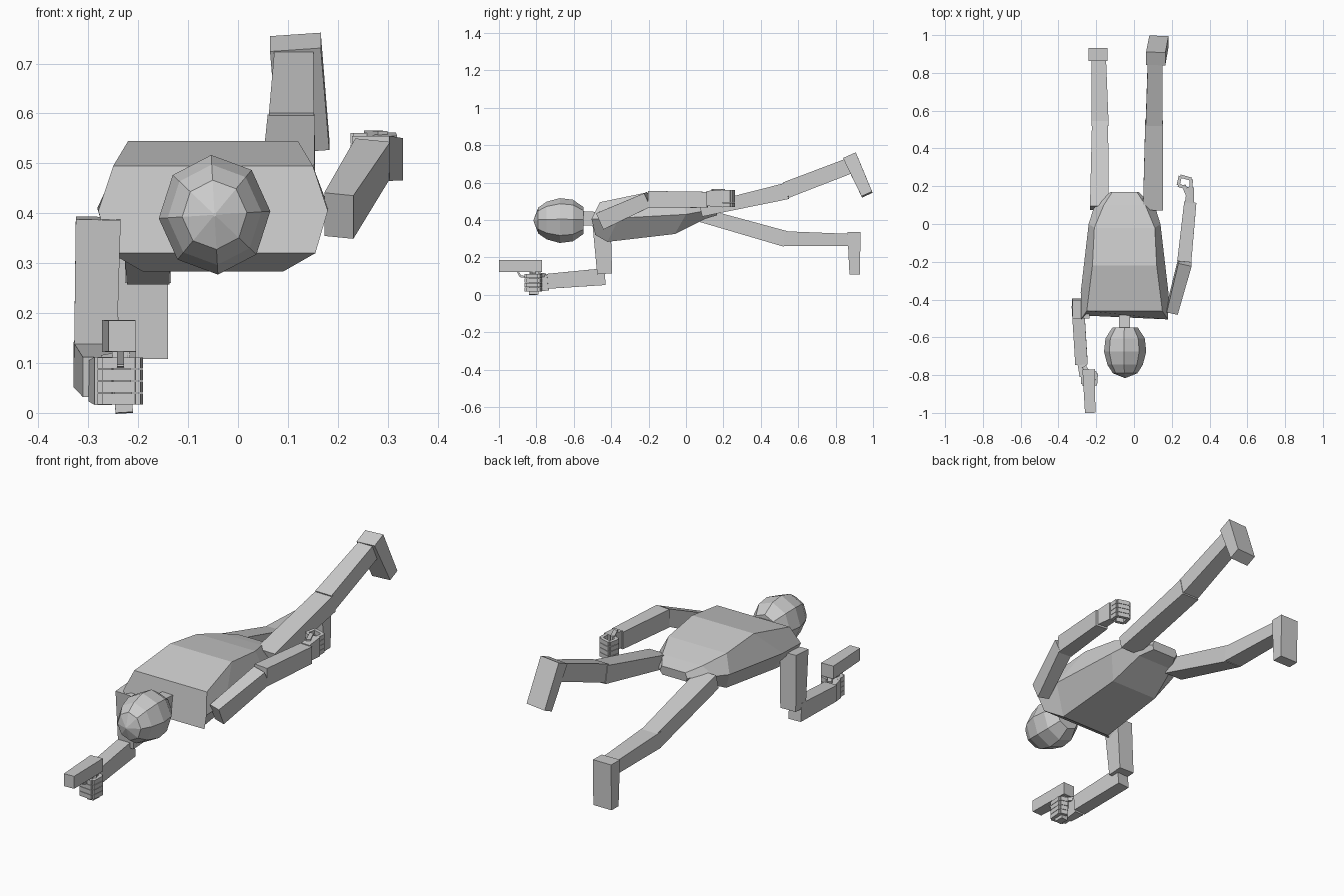
import bpy, bmesh
from math import cos, sin, pi
from mathutils import Vector


def finish(name, bm):
    bmesh.ops.recalc_face_normals(bm, faces=bm.faces)
    me = bpy.data.meshes.new(name)
    bm.to_mesh(me)
    bm.free()
    ob = bpy.data.objects.new(name, me)
    bpy.context.collection.objects.link(ob)
    return ob


def add_bar(bm, a, b, start, end, hint):
    # tapered box from a to b; sizes are (along hint, across hint)
    a, b = Vector(a), Vector(b)
    d = (b - a).normalized()
    s = Vector(hint)
    s = (s - d * s.dot(d)).normalized()
    u = s.cross(d)
    for v in bmesh.ops.create_cube(bm, size=1)["verts"]:
        c, (w, h) = (a, start) if v.co.z < 0 else (b, end)
        v.co = c + s * v.co.x * w + u * v.co.y * h


def bar(name, a, b, start, end=None, hint=(1, 0, 0)):
    bm = bmesh.new()
    add_bar(bm, a, b, start, end or start, hint)
    return finish(name, bm)


def chain(name, pts, size, hint):
    bm = bmesh.new()
    for a, b in zip(pts, pts[1:]):
        add_bar(bm, a, b, size, size, hint)
    return finish(name, bm)


def loft(name, rings):
    bm = bmesh.new()
    vs = [[bm.verts.new(p) for p in r] for r in rings]
    n = len(vs[0])
    for r0, r1 in zip(vs, vs[1:]):
        for i in range(n):
            j = (i + 1) % n
            bm.faces.new((r0[i], r0[j], r1[j], r1[i]))
    bm.faces.new(vs[0])
    bm.faces.new(vs[-1])
    return finish(name, bm)


# torso: six-sided rings, each row (y, z, half width) for top, middle, bottom
CX = -0.05
sections = [
    ((-0.46, 0.495, 0.20), (-0.505, 0.405, 0.23), (-0.485, 0.32, 0.205)),
    ((-0.22, 0.545, 0.17), (-0.36, 0.41, 0.232), (-0.42, 0.283, 0.14)),
    ((-0.02, 0.52, 0.16), (0.00, 0.43, 0.19), (-0.06, 0.325, 0.13)),
    ((0.10, 0.49, 0.11), (0.08, 0.445, 0.165), (0.10, 0.405, 0.10)),
    ((0.17, 0.47, 0.065), (0.17, 0.445, 0.075), (0.165, 0.425, 0.065)),
]
loft("torso", [[(CX + w, y, z) for y, z, w in s] +
               [(CX - w, y, z) for y, z, w in reversed(s)] for s in sections])

# head: eight-sided, axis along y
profile = [(-0.815, 0.03), (-0.79, 0.58), (-0.745, 0.84), (-0.675, 1.0),
           (-0.605, 0.93), (-0.548, 0.6)]
loft("head", [[(-0.047 + 0.112 * r * cos(i * pi / 4 + 0.06), y,
                0.397 + 0.12 * r * sin(i * pi / 4 + 0.06)) for i in range(8)]
              for y, r in profile])
bar("neck", (CX, -0.56, 0.41), (CX, -0.47, 0.405), (0.06, 0.075))

# forward arm
bar("forward_upper_arm", (-0.28, -0.452, 0.39), (-0.286, -0.435, 0.113),
    (0.09, 0.098), (0.085, 0.08))
bar("forward_forearm", (-0.297, -0.435, 0.097), (-0.278, -0.742, 0.072),
    (0.066, 0.09), (0.066, 0.08))

# trailing arm
bar("trailing_upper_arm", (0.202, -0.455, 0.395), (0.27, -0.2, 0.51),
    (0.06, 0.095), (0.072, 0.08))
bar("trailing_forearm", (0.266, -0.2, 0.51), (0.298, 0.115, 0.508),
    (0.075, 0.09), (0.065, 0.085))

# hands: palm plus four curled fingers stacked in z
Z = (0, 0, 1)


def hand(name, palm, path, z_low, step, thick):
    zc = z_low + 2 * step
    bar(name + "_palm", (*palm[0], zc), (*palm[1], zc),
        (4 * step * 0.85, 0.05), (4 * step, 0.035), hint=Z)
    for i in range(4):
        z = z_low + (i + 0.5) * step
        chain(f"{name}_finger_{i + 1}", [(x, y, z) for x, y in path],
              (step * 0.92, thick), Z)


hand("trailing_hand", ((0.294, 0.11), (0.299, 0.195)),
     [(0.30, 0.185), (0.304, 0.237), (0.245, 0.254), (0.234, 0.205), (0.275, 0.192)],
     0.468, 0.0235, 0.017)
bar("trailing_hand_thumb", (0.29, 0.14, 0.555), (0.262, 0.205, 0.556), (0.02, 0.02))
hand("forward_hand", ((-0.275, -0.735), (-0.27, -0.81)),
     [(-0.27, -0.80), (-0.272, -0.848), (-0.205, -0.855), (-0.2, -0.79), (-0.235, -0.78)],
     0.016, 0.024, 0.019)
bar("forward_hand_thumb", (-0.265, -0.755, 0.105), (-0.213, -0.83, 0.115), (0.022, 0.02))

# sidearm
bar("sidearm_body", (-0.24, -0.77, 0.154), (-0.232, -1.0, 0.154),
    (0.066, 0.064), (0.055, 0.062))
bar("sidearm_grip", (-0.235, -0.81, 0.125), (-0.228, -0.815, 0.0), (0.035, 0.05))
chain("trigger_guard", [(-0.235, -0.9, 0.125), (-0.235, -0.885, 0.098),
                        (-0.235, -0.83, 0.094)], (0.014, 0.01), (1, 0, 0))

# lower leg of the pair
bar("low_thigh", (-0.183, 0.085, 0.425), (-0.18, 0.535, 0.298),
    (0.1, 0.075), (0.085, 0.085))
bar("low_shin", (-0.18, 0.52, 0.3), (-0.187, 0.87, 0.293),
    (0.092, 0.08), (0.078, 0.066))
bar("low_foot", (-0.19, 0.898, 0.335), (-0.19, 0.902, 0.108),
    (0.1, 0.07), (0.1, 0.056))

# raised leg
bar("raised_thigh", (0.1, 0.08, 0.45), (0.107, 0.54, 0.555),
    (0.105, 0.065), (0.095, 0.088))
bar("raised_shin", (0.107, 0.535, 0.56), (0.112, 0.87, 0.688),
    (0.09, 0.088), (0.078, 0.085))
bar("raised_foot", (0.115, 0.875, 0.743), (0.132, 0.968, 0.536),
    (0.102, 0.075), (0.102, 0.062))
